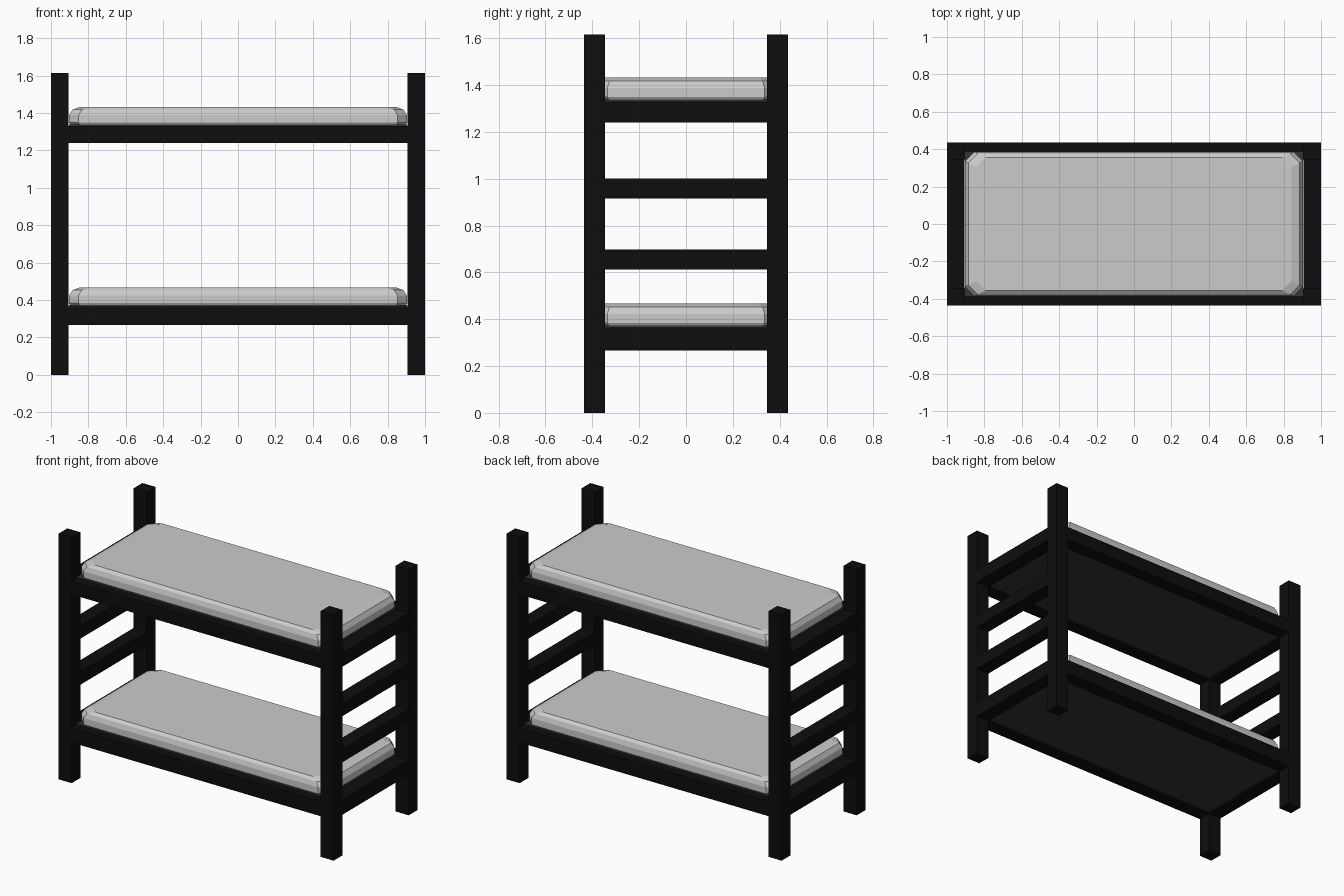
import bpy
import bmesh

cube = bpy.data.objects.get("Cube")
if cube:
    bpy.data.objects.remove(cube, do_unlink=True)


def material(name, value):
    mat = bpy.data.materials.new(name)
    mat.use_nodes = True
    colour = (value, value, value, 1)
    mat.diffuse_color = colour
    mat.node_tree.nodes["Principled BSDF"].inputs["Base Color"].default_value = colour
    return mat


black = material("black wood", 0.004)
charcoal = material("charcoal board", 0.035)
linen = material("light grey linen", 0.6)


def finish(name, bm, mat):
    bmesh.ops.recalc_face_normals(bm, faces=bm.faces)
    mesh = bpy.data.meshes.new(name)
    bm.to_mesh(mesh)
    bm.free()
    mesh.materials.append(mat)
    obj = bpy.data.objects.new(name, mesh)
    bpy.context.collection.objects.link(obj)
    return obj


def box(name, low, high, mat):
    bm = bmesh.new()
    bmesh.ops.create_cube(bm, size=1)
    for v in bm.verts:
        v.co = [(a + b) / 2 + c * (b - a) for a, b, c in zip(low, high, v.co)]
    return finish(name, bm, mat)


def mattress(name, base):
    # Stacked clipped rectangles: height, end inset, side inset
    layers = [(0, 0.01, 0.01), (0.015, 0, 0), (0.055, 0, 0),
              (0.085, 0.018, 0.01), (0.1, 0.06, 0.03)]
    cut = 0.05
    bm = bmesh.new()
    rings = []
    for z, ix, iy in layers:
        x, y = 0.903 - ix, 0.386 - iy
        corners = [(x, y - cut), (x - cut, y), (cut - x, y), (-x, y - cut),
                   (-x, cut - y), (cut - x, -y), (x - cut, -y), (x, cut - y)]
        rings.append([bm.verts.new((px, py, base + z)) for px, py in corners])
    for low, high in zip(rings, rings[1:]):
        for i in range(len(low)):
            j = (i + 1) % len(low)
            bm.faces.new((low[i], low[j], high[j], high[i]))
    bm.faces.new(rings[0])
    bm.faces.new(rings[-1])
    return finish(name, bm, linen)


inner_x, inner_y, outer_y = 0.905, 0.345, 0.435
sides = ((-1, "right"), (1, "left"))

# Corner posts
for sx, side in sides:
    xs = sorted((sx * inner_x, sx))
    for sy, end in ((-1, "front"), (1, "back")):
        ys = sorted((sy * inner_y, sy * outer_y))
        box(f"{end}_{side}_post", (xs[0], ys[0], 0), (xs[1], ys[1], 1.615), black)

# Two bunks: long rails, end rails, board and mattress
for level, z, top in (("lower", 0.267, 0.365), ("upper", 1.24, 1.33)):
    for sy, end in ((-1, "front"), (1, "back")):
        ys = sorted((sy * inner_y, sy * outer_y))
        box(f"{level}_{end}_rail", (-inner_x, ys[0], z), (inner_x, ys[1], top), black)
    for sx, side in sides:
        xs = sorted((sx * inner_x, sx))
        box(f"{level}_{side}_end_rail", (xs[0], -inner_y, z), (xs[1], inner_y, top), black)
    box(f"{level}_board", (-0.903, -0.386, z + 0.01), (0.903, 0.386, top + 0.008), charcoal)
    mattress(f"{level}_mattress", top + 0.003)

# Ladder rungs at both ends
for sx, side in sides:
    xs = sorted((sx * inner_x, sx))
    for label, z in (("low", 0.612), ("high", 0.915)):
        box(f"{side}_{label}_rung", (xs[0], -inner_y, z), (xs[1], inner_y, z + 0.085), black)
